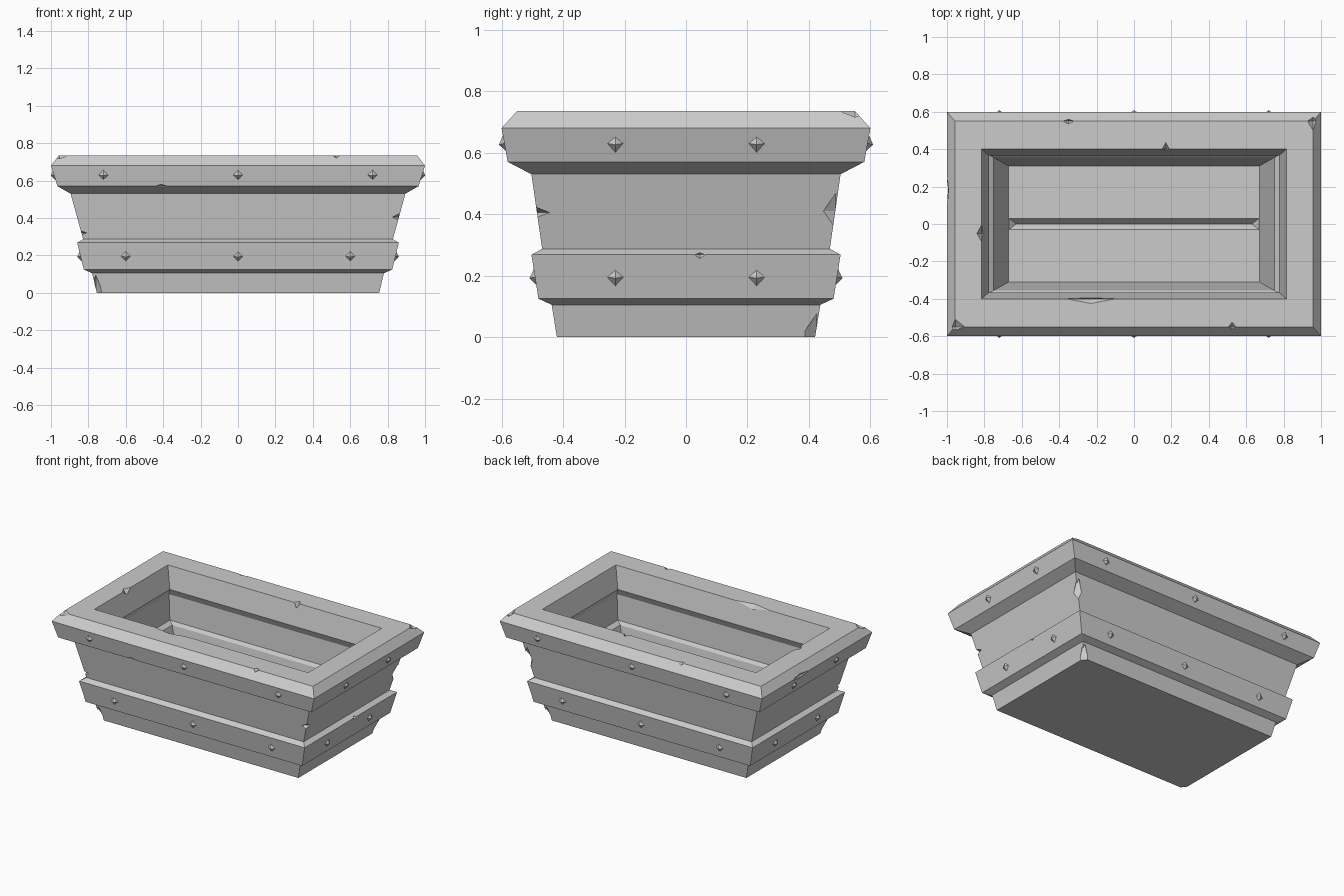
import bpy, bmesh
from mathutils import Matrix, Vector

if "Cube" in bpy.data.objects:
    bpy.data.objects.remove(bpy.data.objects["Cube"])


def make_object(name, bm):
    bmesh.ops.recalc_face_normals(bm, faces=bm.faces)
    me = bpy.data.meshes.new(name)
    bm.to_mesh(me)
    bm.free()
    ob = bpy.data.objects.new(name, me)
    bpy.context.collection.objects.link(ob)
    return ob


# Planter shell: rectangular rings (half x, half y, z), outside up then inside down
FLOOR = 0.10
rings = [
    (0.755, 0.42, 0), (0.78, 0.437, 0.105), (0.825, 0.48, 0.125),
    (0.86, 0.503, 0.268), (0.828, 0.468, 0.287), (0.895, 0.503, 0.53),
    (0.965, 0.58, 0.57), (1.0, 0.60, 0.68), (0.957, 0.55, 0.735),
    (0.815, 0.40, 0.735), (0.775, 0.365, 0.59), (0.795, 0.385, 0.545),
    (0.78, 0.372, 0.375), (0.75, 0.355, 0.355), (0.67, 0.31, FLOOR),
]
bm = bmesh.new()
loops = [[bm.verts.new((sx * x, sy * y, z))
          for sx, sy in ((-1, -1), (1, -1), (1, 1), (-1, 1))] for x, y, z in rings]
for a, b in zip(loops, loops[1:]):
    for i in range(4):
        j = (i + 1) % 4
        bm.faces.new((a[i], a[j], b[j], b[i]))
bm.faces.new(loops[0][::-1])
bm.faces.new(loops[-1])
planter = make_object("planter", bm)


def cut(name, bm):
    cutter = make_object(name, bm)
    cutter.hide_render = True
    mod = planter.modifiers.new(name, 'BOOLEAN')
    mod.operation = 'DIFFERENCE'
    mod.solver = 'EXACT'
    mod.object = cutter
    bpy.context.view_layer.objects.active = planter
    bpy.ops.object.modifier_apply(modifier=name)
    bpy.data.objects.remove(cutter)


# V-shaped drain groove along the floor
bm = bmesh.new()
for sx in (-1, 1):
    bm.verts.new((sx * 0.63, 0, FLOOR - 0.035))
    for sy in (-1, 1):
        bm.verts.new((sx * 0.668, sy * 0.03, FLOOR))
        bm.verts.new((sx * 0.668, sy * 0.03, FLOOR + 0.01))
bmesh.ops.convex_hull(bm, input=bm.verts[:])
cut("groove_cutter", bm)

# Chipped edges: octahedra (centre, half sizes) cut from the shell
chips = [
    ((-0.76, -0.425, 0), (0.035, 0.045, 0.12)),
    ((0.76, 0.425, 0), (0.035, 0.045, 0.12)),
    ((0.862, 0.487, 0.41), (0.03, 0.04, 0.12)),
    ((0.862, -0.487, 0.405), (0.04, 0.045, 0.018)),
    ((-0.84, -0.475, 0.32), (0.035, 0.03, 0.012)),
    ((0.525, -0.55, 0.735), (0.02, 0.025, 0.025)),
    ((-0.41, -0.58, 0.57), (0.035, 0.02, 0.012)),
    ((0.17, 0.40, 0.735), (0.02, 0.035, 0.04)),
    ((-0.815, -0.05, 0.735), (0.025, 0.045, 0.04)),
    ((-0.23, -0.40, 0.735), (0.13, 0.025, 0.03)),
    ((-0.955, -0.55, 0.735), (0.05, 0.04, 0.03)),
    ((0.957, 0.55, 0.735), (0.03, 0.05, 0.04)),
    ((-0.35, 0.55, 0.735), (0.03, 0.015, 0.03)),
    ((-1.0, 0.18, 0.68), (0.012, 0.1, 0.03)),
    ((0.86, 0.045, 0.268), (0.02, 0.018, 0.015)),
]
bm = bmesh.new()
for c, s in chips:
    vs = []
    for axis in range(3):
        for sign in (-1, 1):
            p = Vector(c)
            p[axis] += sign * s[axis]
            vs.append(bm.verts.new(p))
    for x in (0, 1):
        for y in (2, 3):
            for z in (4, 5):
                bm.faces.new((vs[x], vs[y], vs[z]))
cut("chip_cutter", bm)


# Pyramid studs on both bands, tilted to follow the band faces
def stud(bm, x, y, z, n):
    rot = Vector(n).to_track_quat('Z', 'Y').to_matrix().to_4x4()
    bmesh.ops.create_cone(bm, cap_ends=True, segments=4, radius1=0.034, radius2=0,
                          depth=0.024, matrix=Matrix.Translation((x, y, z)) @ rot
                          @ Matrix.Translation((0, 0, 0.006)))


bm = bmesh.new()
for z, spread, hx, hy, tilt in ((0.63, 0.72, 0.984, 0.591, -0.2),
                                (0.195, 0.60, 0.8425, 0.4915, -0.17)):
    for s in (-1, 1):
        for x in (-spread, 0, spread):
            stud(bm, x, s * hy, z, (0, s, tilt))
        for y in (-0.23, 0.23):
            stud(bm, s * hx, y, z, (s, 0, tilt))
make_object("studs", bm)
